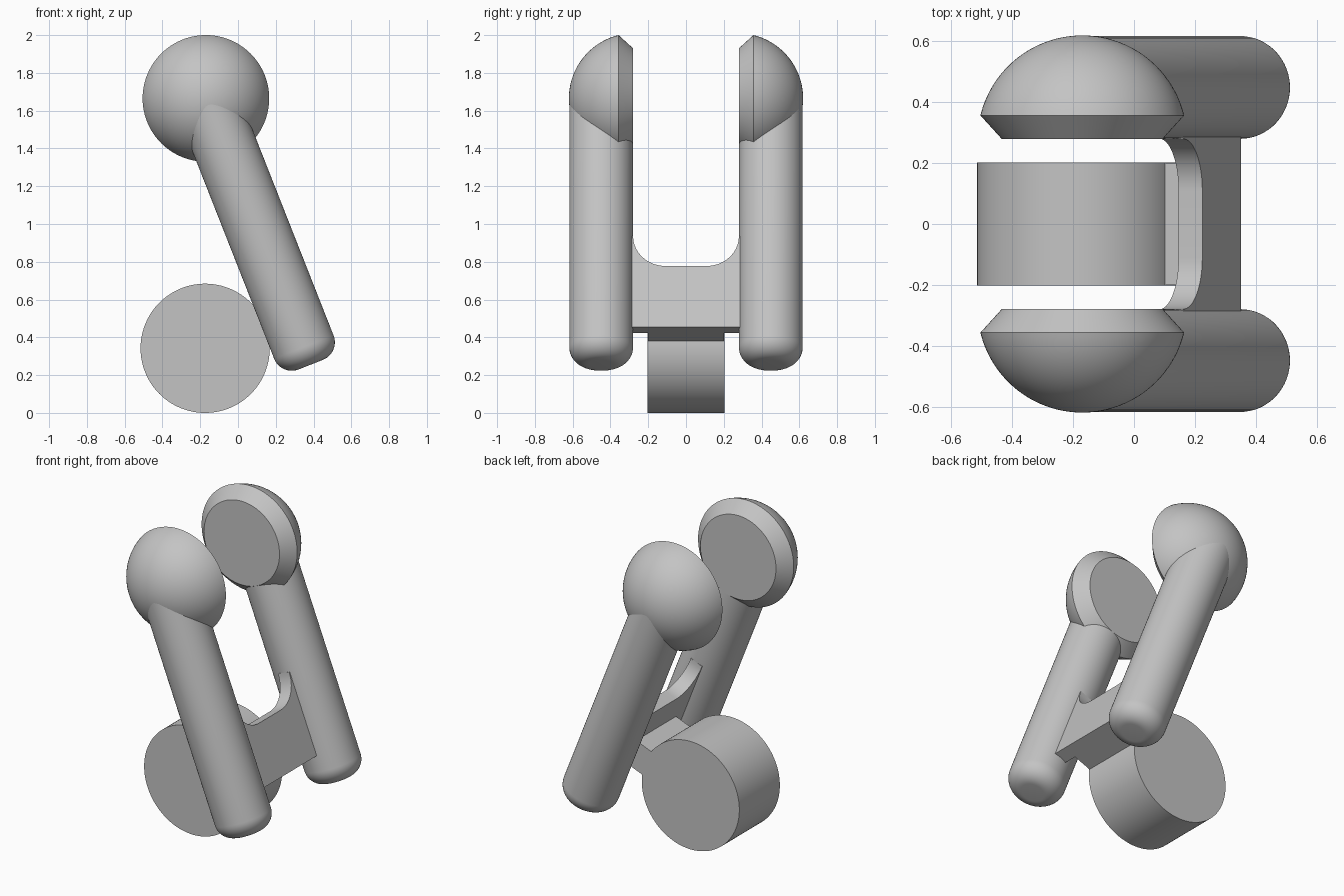
import bpy, bmesh, math
from mathutils import Matrix, Vector

cube = bpy.data.objects.get("Cube")
if cube:
    bpy.data.objects.remove(cube)

GREY = (0.55, 0.55, 0.55, 1)
grey = bpy.data.materials.new("plain grey")
grey.use_nodes = True
grey.diffuse_color = GREY
grey.node_tree.nodes["Principled BSDF"].inputs["Base Color"].default_value = GREY

# Tilted frame of the arms: origin at the ball centre, local z up along the arm
TILT = Matrix.Translation((-0.17, 0, 1.665)) @ Matrix.Rotation(math.radians(-21.5), 4, 'Y')


def finish(bm, name, matrix):
    bmesh.ops.remove_doubles(bm, verts=bm.verts, dist=1e-5)
    bm.transform(matrix)
    bmesh.ops.recalc_face_normals(bm, faces=bm.faces)
    mesh = bpy.data.meshes.new(name)
    bm.to_mesh(mesh)
    bm.free()
    mesh.materials.append(grey)
    obj = bpy.data.objects.new(name, mesh)
    bpy.context.collection.objects.link(obj)
    bpy.ops.object.select_all(action='DESELECT')
    obj.select_set(True)
    bpy.context.view_layer.objects.active = obj
    bpy.ops.object.shade_smooth_by_angle(angle=math.radians(30))
    return obj


def lathe(name, profile, matrix, steps=96):
    """Spin (radius, height) points about local z."""
    bm = bmesh.new()
    verts = [bm.verts.new((r, 0, h)) for r, h in profile]
    edges = [bm.edges.new(pair) for pair in zip(verts, verts[1:])]
    bmesh.ops.spin(bm, geom=verts + edges, cent=(0, 0, 0), axis=(0, 0, 1),
                   angle=math.tau, steps=steps, use_merge=True)
    return finish(bm, name, matrix)


def extrude_outline(name, outline, low, high, matrix):
    """Extrude a (y, z) outline along local x."""
    bm = bmesh.new()
    face = bm.faces.new([bm.verts.new((low, y, z)) for y, z in outline])
    new = bmesh.ops.extrude_face_region(bm, geom=[face])["geom"]
    moved = [v for v in new if isinstance(v, bmesh.types.BMVert)]
    bmesh.ops.translate(bm, verts=moved, vec=Vector((high - low, 0, 0)))
    return finish(bm, name, matrix)


def arc(cx, cy, radius, start, end, steps):
    angles = [math.radians(start + (end - start) * i / steps) for i in range(steps + 1)]
    return [(cx + radius * math.cos(a), cy + radius * math.sin(a)) for a in angles]


# Domed ball with a chamfered flat inner face, and arm with a rounded foot
rim = math.degrees(math.asin(0.082 / 0.345))
dome = [(0, 0.28), (0.265, 0.28)] + arc(0, 0.275, 0.345, rim, 90, 28)
arm = [(0, 0), (0.169, 0)] + arc(0.069, -1.415, 0.1, 0, -90, 12) + [(0, -1.515)]
for side, sign in (("front", -1), ("back", 1)):
    outward = Matrix.Rotation(math.radians(-90 * sign), 4, 'X')
    lathe(side + "_ball", dome, Matrix.Translation((-0.17, 0, 1.665)) @ outward)
    lathe(side + "_arm", arm, TILT @ Matrix.Translation((0, 0.449 * sign, 0)), 64)

# Bridge plate between the arms, with filleted upper corners
half = [(0.45, -1.318), (0.45, -0.80)] + arc(0.11, -0.80, 0.17, 0, -90, 14)
bridge = half + [(-y, z) for y, z in reversed(half)]
extrude_outline("bridge", bridge, -0.042, 0.042, TILT)

# Neck joining the bridge to the wheel
neck = [(-0.2, -1.318), (0.2, -1.318), (0.2, -1.143), (-0.2, -1.143)]
extrude_outline("neck", neck, -0.3, -0.03, TILT)

# Wheel lying across y
wheel = [(0, -0.203), (0.342, -0.203), (0.342, 0.203), (0, 0.203)]
lathe("wheel", wheel, Matrix.Translation((-0.174, 0, 0.342)) @ Matrix.Rotation(math.pi / 2, 4, 'X'), 128)
